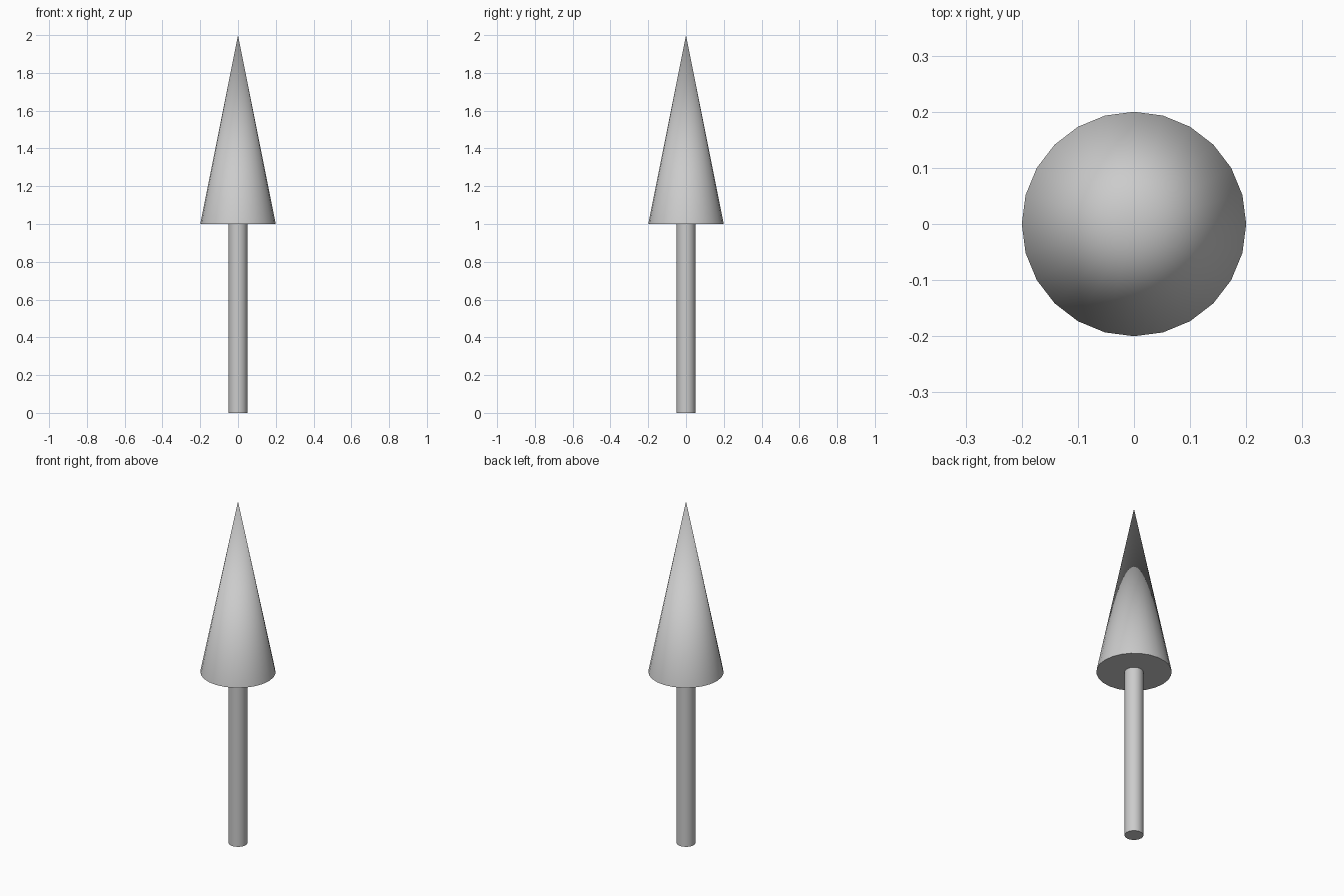
import bpy

if "Cube" in bpy.data.objects:
    bpy.data.objects.remove(bpy.data.objects["Cube"])

SIDES = 24


def finish(name):
    obj = bpy.context.object
    obj.name = name
    bpy.ops.object.shade_smooth_by_angle()
    return obj


# Slim round shaft
bpy.ops.mesh.primitive_cylinder_add(vertices=SIDES, radius=0.05, depth=1.0,
                                    location=(0, 0, 0.5))
finish("shaft")

# Tall pointed head
bpy.ops.mesh.primitive_cone_add(vertices=SIDES, radius1=0.2, radius2=0,
                                depth=1.0, location=(0, 0, 1.5))
finish("pointed_head")
